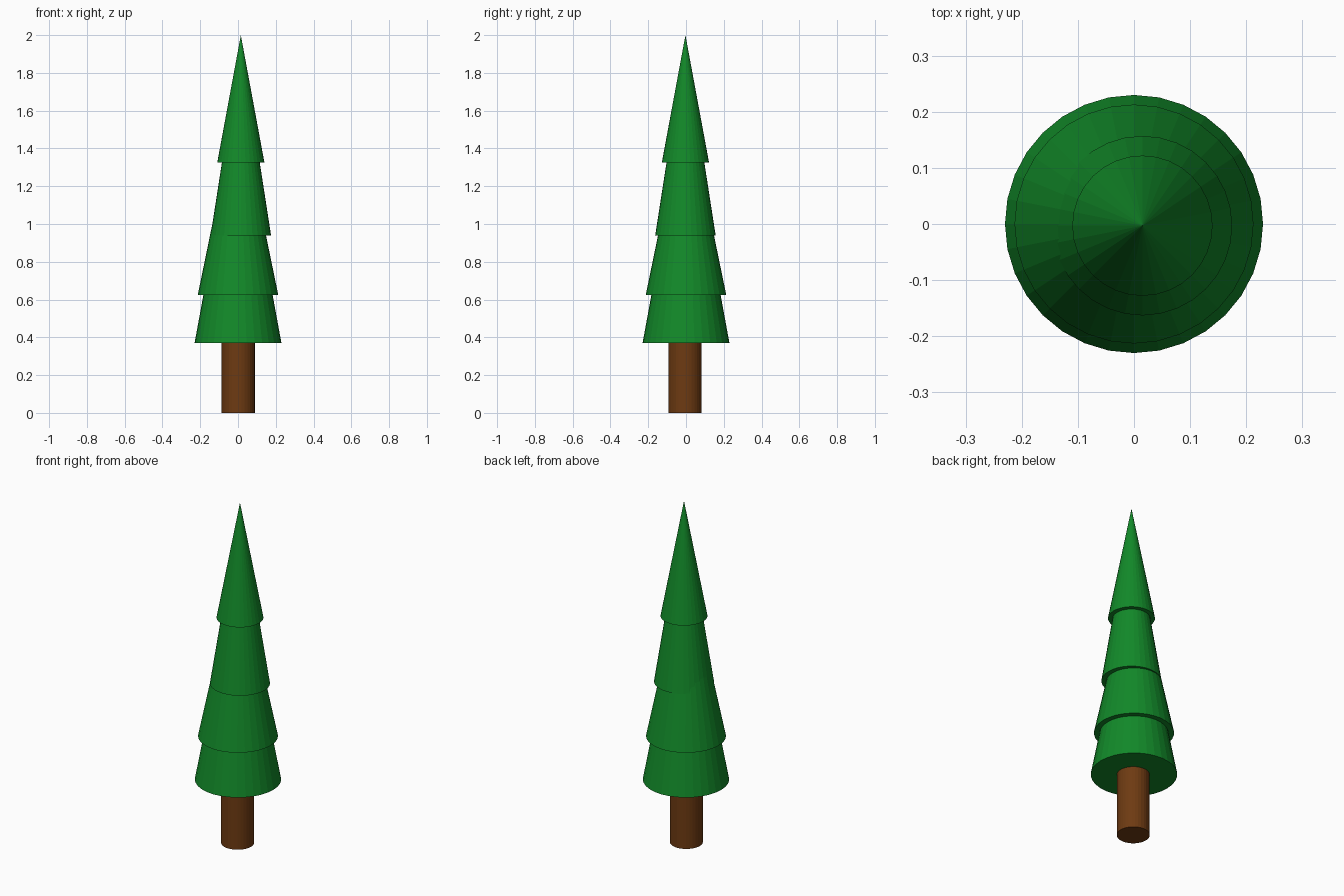
import bpy

if "Cube" in bpy.data.objects:
    bpy.data.objects.remove(bpy.data.objects["Cube"])

SIDES = 32


def material(name, color):
    mat = bpy.data.materials.new(name)
    mat.diffuse_color = (*color, 1.0)
    mat.use_nodes = True
    mat.node_tree.nodes["Principled BSDF"].inputs["Base Color"].default_value = mat.diffuse_color
    return mat


green = material("pine green", (0.006, 0.25, 0.022))
brown = material("bark brown", (0.155, 0.043, 0.006))


def cone(name, x, y, z0, z1, r0, r1, mat):
    """Closed, flat-faced cone or cylinder between heights z0 and z1."""
    bpy.ops.mesh.primitive_cone_add(
        vertices=SIDES, radius1=r0, radius2=r1, depth=z1 - z0,
        location=(x, y, (z0 + z1) / 2))
    obj = bpy.context.object
    obj.name = name
    obj.data.materials.append(mat)
    return obj


# Trunk, running a little way into the lowest branches
cone("trunk", 0.001, -0.005, 0.0, 0.45, 0.088, 0.088, brown)

# Overlapping foliage tiers: x, y, base height, apex height, base radius
tiers = [
    ("foliage_bottom", 0.0, 0.0, 0.37, 1.62, 0.23),
    ("foliage_lower", 0.0, 0.0, 0.625, 1.66, 0.213),
    ("foliage_upper", 0.015, -0.003, 0.94, 1.97, 0.16),
    ("foliage_top", 0.015, -0.003, 1.325, 2.0, 0.125),
]
for name, x, y, z0, z1, radius in tiers:
    cone(name, x, y, z0, z1, radius, 0.0, green)
